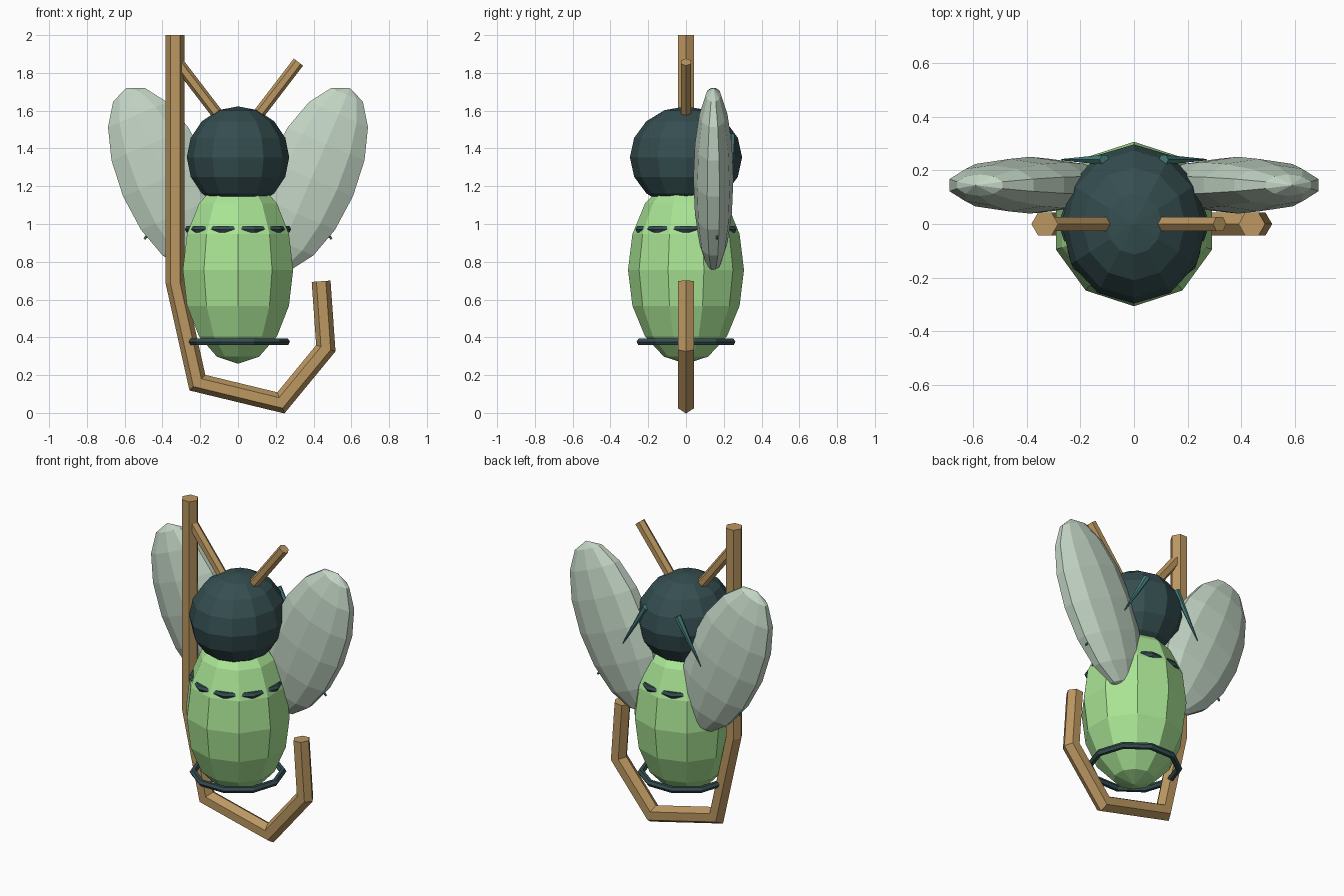
import bpy, bmesh, math
from mathutils import Vector, Matrix

if "Cube" in bpy.data.objects:
    bpy.data.objects.remove(bpy.data.objects["Cube"])


def material(name, rgb):
    m = bpy.data.materials.new(name)
    m.diffuse_color = (*rgb, 1)
    m.use_nodes = True
    m.node_tree.nodes["Principled BSDF"].inputs["Base Color"].default_value = m.diffuse_color
    return m


WOOD = material("wood", (0.50, 0.31, 0.12))
GREEN = material("green", (0.40, 0.78, 0.30))
DARK = material("dark_teal", (0.035, 0.075, 0.08))
PALE = material("pale_wing", (0.54, 0.66, 0.55))
TEAL = material("teal", (0.06, 0.21, 0.20))


def finish(bm, name, mat):
    bmesh.ops.recalc_face_normals(bm, faces=bm.faces)
    me = bpy.data.meshes.new(name)
    bm.to_mesh(me)
    bm.free()
    me.materials.append(mat)
    ob = bpy.data.objects.new(name, me)
    bpy.context.collection.objects.link(ob)
    return ob


def skin(bm, rings):
    """Bridge consecutive vertex rings and cap both ends."""
    n = len(rings[0])
    for a, b in zip(rings, rings[1:]):
        for i in range(n):
            j = (i + 1) % n
            bm.faces.new((a[i], a[j], b[j], b[i]))
    bm.faces.new(rings[0])
    bm.faces.new(rings[-1])


def ellipsoid(name, centre, radii, mat, segs, tilt=0, rings=8):
    """Faceted ellipsoid with a column of vertices facing -y."""
    bm = bmesh.new()
    bmesh.ops.create_uvsphere(bm, u_segments=segs, v_segments=rings, radius=1)
    # align a meridian with the y axis
    v = max(bm.verts, key=lambda p: p.co.xy.length)
    spin = math.pi / 2 - math.atan2(v.co.y, v.co.x)
    mat4 = (Matrix.Translation(centre) @ Matrix.Rotation(tilt, 4, 'Y')
            @ Matrix.Diagonal((*radii, 1)) @ Matrix.Rotation(spin, 4, 'Z'))
    bmesh.ops.transform(bm, matrix=mat4, verts=bm.verts)
    return finish(bm, name, mat)


def tube(name, path, radii, mat, y=(0, 0), sides=6):
    """Mitred tube along a path of (x, z) points."""
    bm = bmesh.new()
    pts = [Vector(p) for p in path]
    rings = []
    last = len(pts) - 1
    for k, p in enumerate(pts):
        d0 = (p - pts[k - 1]).normalized() if k else (pts[1] - p).normalized()
        d1 = (pts[k + 1] - p).normalized() if k < last else d0
        t = (d0 + d1).normalized()
        nrm = Vector((t.y, -t.x)) / t.dot(d0)
        r = radii[0] + (radii[1] - radii[0]) * k / last
        yy = y[0] + (y[1] - y[0]) * k / last
        ring = []
        for i in range(sides):
            a = 2 * math.pi * i / sides
            q = p + nrm * r * math.cos(a)
            ring.append(bm.verts.new((q.x, yy + r * math.sin(a), q.y)))
        rings.append(ring)
    skin(bm, rings)
    return finish(bm, name, mat)


# body and head
ellipsoid("body", (0, 0, 0.757), (0.307, 0.307, 0.497), GREEN, 10)
ellipsoid("head", (0, 0, 1.353), (0.271, 0.297, 0.27), DARK, 12)

# body stripes: one half sunk in the body, one loose near the tail
for name, z, r in (("upper_stripe", 0.972, 0.262), ("lower_stripe", 0.376, 0.255)):
    bpy.ops.mesh.primitive_torus_add(major_segments=10, minor_segments=6,
                                     major_radius=r, minor_radius=0.02,
                                     location=(0, 0, z))
    ob = bpy.context.object
    ob.name = name
    ob.data.materials.append(DARK)

# hooked stem around the body
tube("hooked_stem", [(-0.333, 2.0), (-0.333, 0.69), (-0.215, 0.16),
                     (0.227, 0.053), (0.465, 0.342), (0.44, 0.697)],
     (0.05, 0.05), WOOD)

# mirrored wings, antennae and spines
for s, side in ((-1, "left"), (1, "right")):
    ellipsoid(side + "_wing", (s * 0.388, 0.145, 1.24), (0.252, 0.106, 0.522),
              PALE, 10, tilt=s * math.radians(23))
    tube(side + "_antenna", [(s * 0.10, 1.57), (s * 0.32, 1.857)],
         (0.031, 0.031), WOOD)
    tube(side + "_upper_spine", [(s * 0.11, 1.47), (s * 0.27, 1.20)],
         (0.021, 0.003), TEAL, y=(0.24, 0.24))
    tube(side + "_lower_spine", [(s * 0.33, 1.15), (s * 0.495, 0.92)],
         (0.021, 0.006), TEAL, y=(0.16, 0.165))
